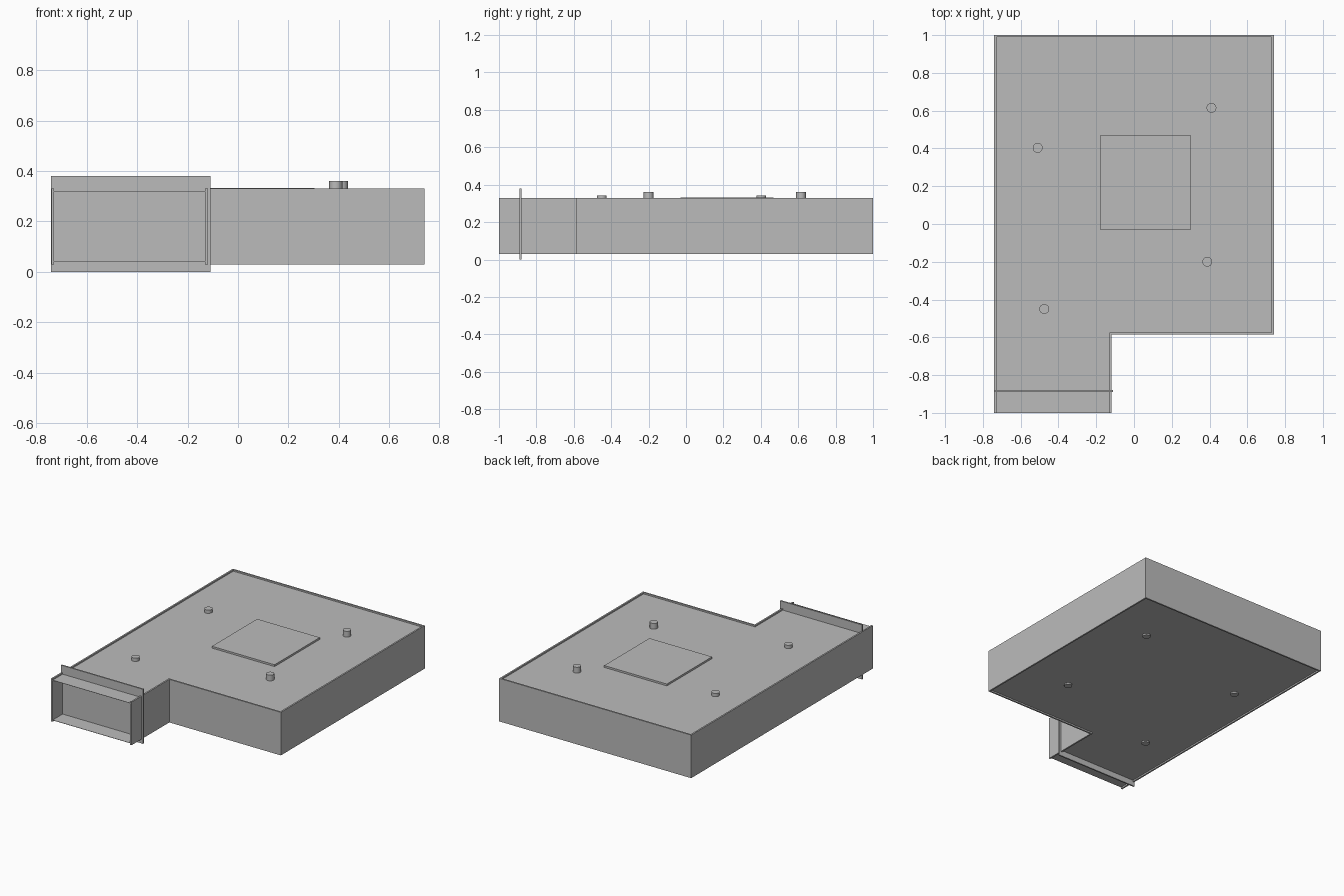
import bpy
import bmesh

cube = bpy.data.objects.get("Cube")
if cube:
    bpy.data.objects.remove(cube, do_unlink=True)

# One grey for the whole model
grey = bpy.data.materials.new("plain grey")
grey.use_nodes = True
colour = (0.5, 0.5, 0.5, 1)
grey.diffuse_color = colour
grey.node_tree.nodes["Principled BSDF"].inputs["Base Color"].default_value = colour


def finish(name, bm):
    mesh = bpy.data.meshes.new(name)
    bmesh.ops.recalc_face_normals(bm, faces=bm.faces)
    bm.to_mesh(mesh)
    bm.free()
    mesh.materials.append(grey)
    obj = bpy.data.objects.new(name, mesh)
    bpy.context.collection.objects.link(obj)
    return obj


def prism(name, outline, low, high):
    """Flat outline extruded from low to high."""
    bm = bmesh.new()
    face = bm.faces.new([bm.verts.new((x, y, low)) for x, y in outline])
    top = bmesh.ops.extrude_face_region(bm, geom=[face])["geom"]
    for v in top:
        if isinstance(v, bmesh.types.BMVert):
            v.co.z = high
    return finish(name, bm)


def box(name, x0, x1, y0, y1, z0, z1):
    return prism(name, [(x0, y0), (x1, y0), (x1, y1), (x0, y1)], z0, z1)


def l_outline(t):
    """L-shaped plan, open end first, moved inward by t."""
    return [(-0.12 - t, -1), (-0.12 - t, -0.585 + t), (0.74 - t, -0.585 + t),
            (0.74 - t, 1 - t), (-0.74 + t, 1 - t), (-0.74 + t, -1)]


# Side walls: a thin strip following the plan, open at the front neck
prism("side_walls", l_outline(0) + l_outline(0.011)[::-1], 0.03, 0.33)

# Top and bottom sheets, recessed a little inside the walls
for name, low in (("top_sheet", 0.318), ("bottom_sheet", 0.04)):
    prism(name, l_outline(0.01), low, low + 0.002)

# Upright plate across the neck
box("neck_plate", -0.742, -0.11, -0.89, -0.88, 0, 0.38)

# Square pad on the top sheet
box("square_pad", -0.18, 0.303, -0.03, 0.468, 0.31, 0.333)

# Round pins passing through both sheets
pins = [("back_left", 0.41, 0.615, 0.36), ("front_left", 0.388, -0.2, 0.36),
        ("back_right", -0.51, 0.403, 0.343), ("front_right", -0.475, -0.45, 0.343)]
for name, x, y, top in pins:
    bm = bmesh.new()
    bmesh.ops.create_cone(bm, cap_ends=True, segments=24, radius1=0.026,
                          radius2=0.026, depth=top - 0.03)
    bmesh.ops.translate(bm, verts=bm.verts, vec=(x, y, (top + 0.03) / 2))
    pin = finish(name + "_pin", bm)
    bpy.ops.object.select_all(action="DESELECT")
    pin.select_set(True)
    bpy.context.view_layer.objects.active = pin
    bpy.ops.object.shade_smooth_by_angle()
